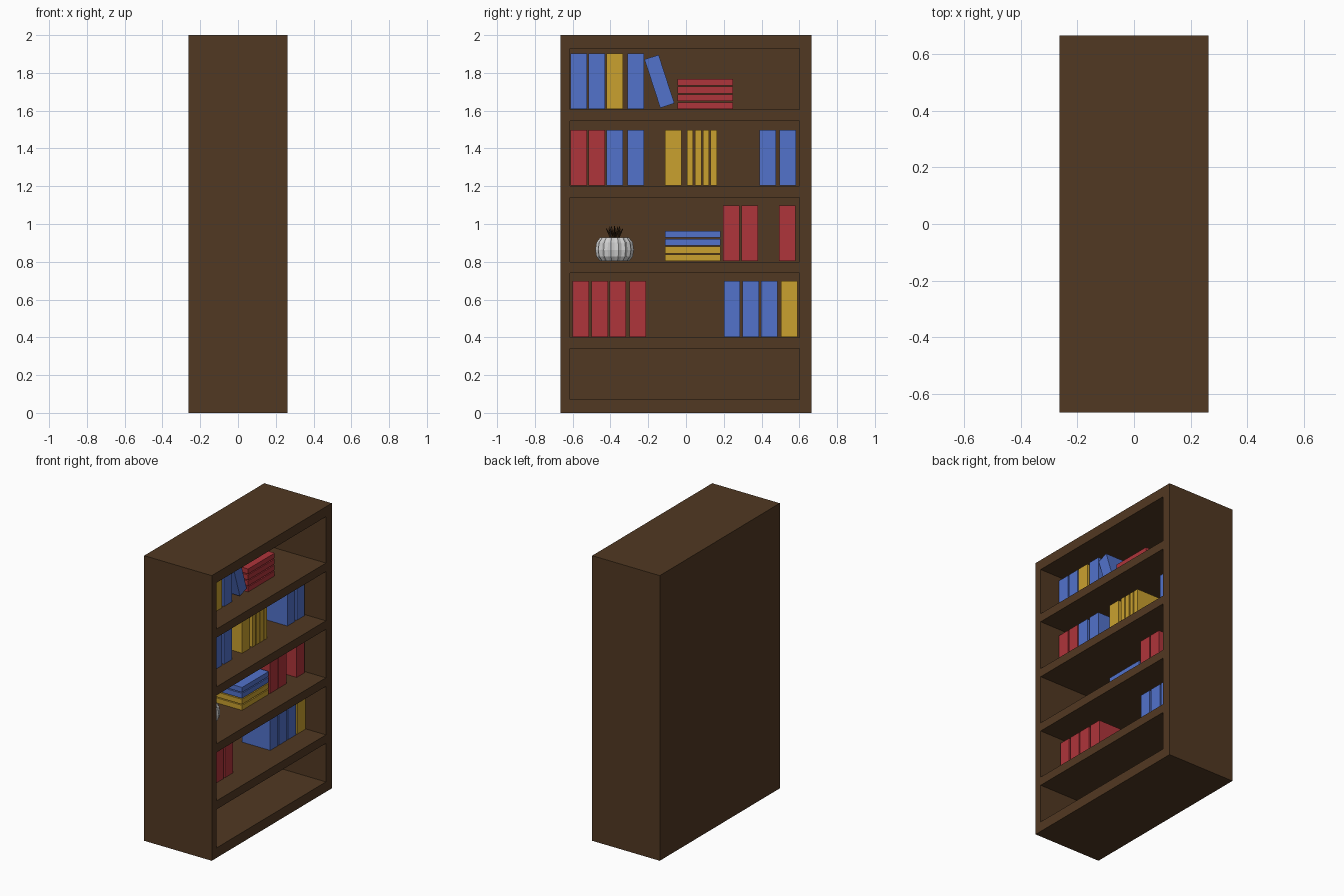
import bpy, bmesh, math
from mathutils import Matrix, Vector

if "Cube" in bpy.data.objects:
    bpy.data.objects.remove(bpy.data.objects["Cube"], do_unlink=True)


def material(name, r, g, b):
    mat = bpy.data.materials.new(name)
    mat.use_nodes = True
    mat.diffuse_color = (r, g, b, 1)
    mat.node_tree.nodes["Principled BSDF"].inputs["Base Color"].default_value = (r, g, b, 1)
    return mat


WOOD = material("dark wood", 0.083, 0.04, 0.016)
RED = material("red cover", 0.43, 0.035, 0.043)
BLUE = material("blue cover", 0.085, 0.17, 0.6)
GOLD = material("gold cover", 0.59, 0.355, 0.028)
POT = material("pale ceramic", 0.62, 0.62, 0.62)
LEAF = material("dry leaf", 0.035, 0.017, 0.006)


def make_object(name, bm, mat):
    bmesh.ops.recalc_face_normals(bm, faces=bm.faces)
    mesh = bpy.data.meshes.new(name)
    bm.to_mesh(mesh)
    bm.free()
    mesh.materials.append(mat)
    obj = bpy.data.objects.new(name, mesh)
    bpy.context.collection.objects.link(obj)
    return obj


def add_box(bm, x, y, z, tilt=0):
    """Box from (low, high) ranges, tilted about the x axis."""
    lo, hi = Vector((x[0], y[0], z[0])), Vector((x[1], y[1], z[1]))
    place = Matrix.Translation((lo + hi) / 2) @ Matrix.Rotation(tilt, 4, "X")
    bmesh.ops.create_cube(bm, size=1, matrix=place @ Matrix.Diagonal((*(hi - lo), 1)))


# Cabinet: one solid block with five compartments cut into its open side
FLOORS = [0.07, 0.40, 0.80, 1.20, 1.605]
CEILINGS = [0.34, 0.74, 1.14, 1.545, 1.93]
bm = bmesh.new()
add_box(bm, (-0.262, 0.262), (-0.665, 0.665), (0, 2))
cabinet = make_object("cabinet", bm, WOOD)

bm = bmesh.new()
for low, high in zip(FLOORS, CEILINGS):
    add_box(bm, (-0.2, 0.4), (-0.615, 0.6), (low, high))
cutter = make_object("compartment_cutter", bm, WOOD)
cutter.hide_render = True
cut = cabinet.modifiers.new("compartments", "BOOLEAN")
cut.operation = "DIFFERENCE"
cut.solver = "EXACT"
cut.object = cutter
bpy.context.view_layer.objects.active = cabinet
bpy.ops.object.modifier_apply(modifier=cut.name)
bpy.data.objects.remove(cutter, do_unlink=True)

# Books
DEPTH = (-0.11, 0.11)
TALL, THICK = 0.295, 0.087


def upright_books(name, mat, shelf, starts, thick=THICK):
    bm = bmesh.new()
    z = FLOORS[shelf] + 0.003
    for y in starts:
        add_box(bm, DEPTH, (y, y + thick), (z, z + TALL))
    make_object(name, bm, mat)


def book_stack(name, mat, shelf, start, count, first=0, step=0.042):
    bm = bmesh.new()
    for i in range(first, first + count):
        z = FLOORS[shelf] + 0.003 + i * step
        add_box(bm, DEPTH, (start, start + TALL), (z, z + step * 0.83))
    make_object(name, bm, mat)


upright_books("top_blue_books", BLUE, 4, [-0.612, -0.515, -0.31])
upright_books("top_gold_book", GOLD, 4, [-0.42])
book_stack("top_red_stack", RED, 4, -0.045, 4)

bm = bmesh.new()
add_box(bm, DEPTH, (-0.18, -0.101), (1.62, 1.89), math.radians(18))
make_object("leaning_blue_book", bm, BLUE)

upright_books("upper_red_books", RED, 3, [-0.612, -0.515])
upright_books("upper_blue_books", BLUE, 3, [-0.42, -0.31, 0.39, 0.495])
upright_books("upper_gold_book", GOLD, 3, [-0.11])
upright_books("thin_gold_books", GOLD, 3, [0.004, 0.048, 0.089, 0.131], 0.034)

upright_books("middle_red_books", RED, 2, [0.197, 0.293, 0.493])
book_stack("middle_gold_stack", GOLD, 2, -0.112, 2)
book_stack("middle_blue_stack", BLUE, 2, -0.112, 2, first=2)

upright_books("lower_red_books", RED, 1, [-0.6, -0.5, -0.405, -0.3])
upright_books("lower_blue_books", BLUE, 1, [0.2, 0.3, 0.398])
upright_books("lower_gold_book", GOLD, 1, [0.502])

# Ribbed pot: rings of alternating radius, closed at both ends
CENTRE = Vector((0, -0.378, 0.803))
PROFILE = [(0.078, 0), (0.098, 0.025), (0.104, 0.06), (0.098, 0.1), (0.078, 0.125)]
SIDES = 32
bm = bmesh.new()
rings = []
for radius, height in PROFILE:
    ring = []
    for i in range(SIDES):
        r = radius * (1 if i % 2 else 0.93)
        a = math.tau * i / SIDES
        ring.append(bm.verts.new(CENTRE + Vector((r * math.cos(a), r * math.sin(a), height))))
    rings.append(ring)
for lower, upper in zip(rings, rings[1:]):
    for i in range(SIDES):
        j = (i + 1) % SIDES
        bm.faces.new((lower[i], lower[j], upper[j], upper[i]))
bm.faces.new(rings[0])
bm.faces.new(rings[-1])
make_object("ribbed_pot", bm, POT)

# Plant: thin pointed leaves fanning out of the pot
bm = bmesh.new()
for count, lean in ((1, 0), (5, 14), (8, 30)):
    for i in range(count):
        turn = Matrix.Rotation(math.tau * i / count, 4, "Z")
        tilt = Matrix.Rotation(math.radians(lean), 4, "Y")
        place = Matrix.Translation(CENTRE + Vector((0, 0, 0.12))) @ turn @ tilt
        bmesh.ops.create_cone(bm, cap_ends=True, segments=4, radius1=0.011, radius2=0.002,
                              depth=0.075, matrix=place @ Matrix.Translation((0.012, 0, 0.03)))
make_object("plant_leaves", bm, LEAF)
